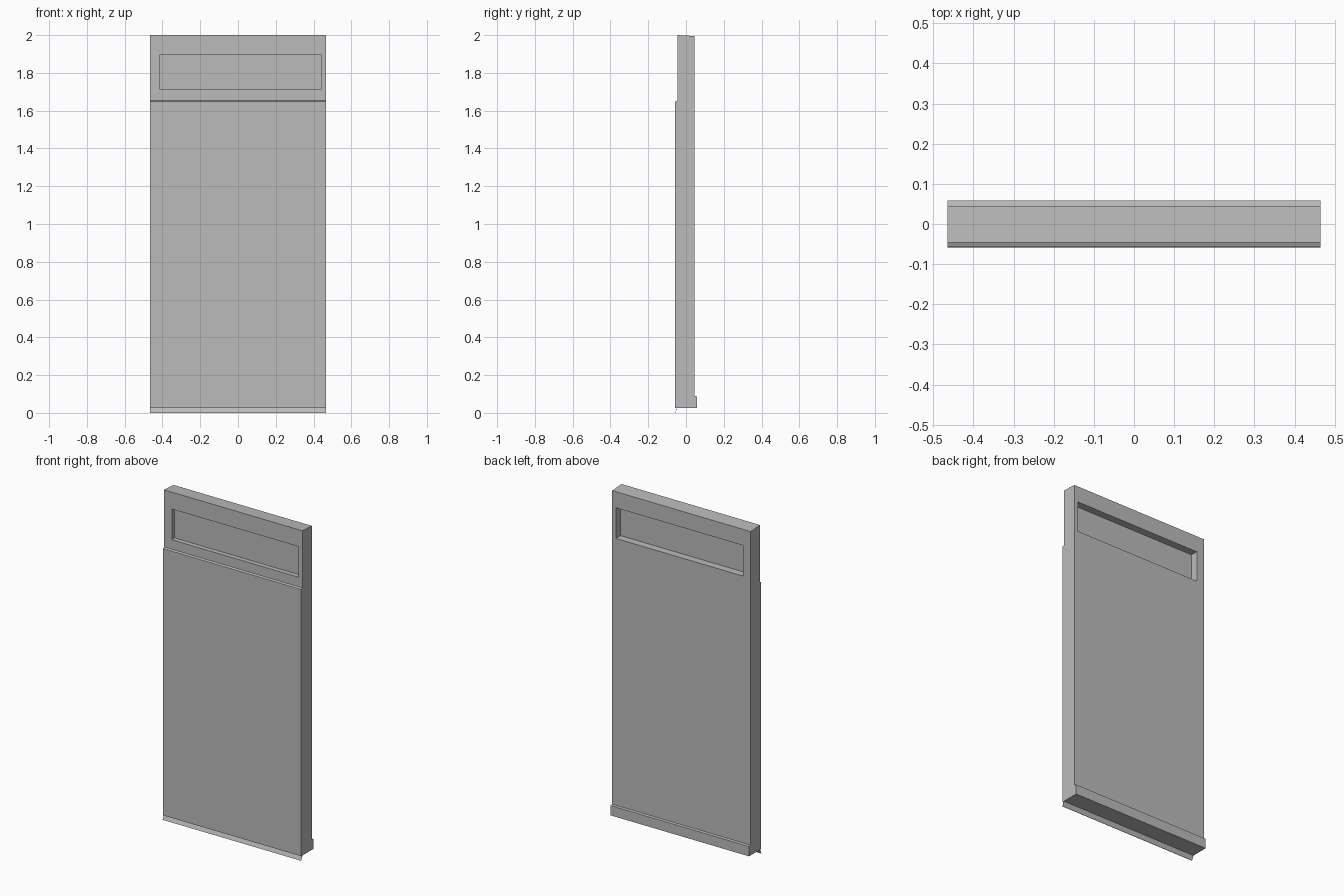
import bpy
import bmesh

if "Cube" in bpy.data.objects:
    bpy.data.objects.remove(bpy.data.objects["Cube"], do_unlink=True)

HALF_WIDTH = 0.465

grey = bpy.data.materials.new("plain grey")
grey.use_nodes = True
GREY = (0.5, 0.5, 0.5, 1)
grey.diffuse_color = GREY
grey.node_tree.nodes["Principled BSDF"].inputs["Base Color"].default_value = GREY


def extrude_profile(name, profile, x0=-HALF_WIDTH, x1=HALF_WIDTH):
    """Sweep a closed (y, z) profile along x into a solid."""
    bm = bmesh.new()
    face = bm.faces.new([bm.verts.new((x0, y, z)) for y, z in profile])
    swept = bmesh.ops.extrude_face_region(bm, geom=[face])["geom"]
    verts = [v for v in swept if isinstance(v, bmesh.types.BMVert)]
    bmesh.ops.translate(bm, verts=verts, vec=(x1 - x0, 0, 0))
    bmesh.ops.recalc_face_normals(bm, faces=bm.faces)
    mesh = bpy.data.meshes.new(name)
    bm.to_mesh(mesh)
    bm.free()
    mesh.materials.append(grey)
    obj = bpy.data.objects.new(name, mesh)
    bpy.context.collection.objects.link(obj)
    return obj


def cut_recess(panel, y0, y1):
    """Sink the window opening into the panel between two depths."""
    z0, z1 = 1.711, 1.897
    cutter = extrude_profile("window_cutter", [(y0, z0), (y1, z0), (y1, z1), (y0, z1)],
                             -0.413, 0.439)
    cutter.hide_render = True
    cut = panel.modifiers.new("window recess", "BOOLEAN")
    cut.operation = "DIFFERENCE"
    cut.solver = "EXACT"
    cut.object = cutter
    bpy.context.view_layer.objects.active = panel
    bpy.ops.object.modifier_apply(modifier=cut.name)
    bpy.data.objects.remove(cutter, do_unlink=True)


# Door slab: thicker lower front, foot rail on the back
panel = extrude_profile("door_panel", [
    (-0.057, 0.027), (0.059, 0.027), (0.059, 0.087), (0.045, 0.09),
    (0.045, 1.995), (-0.046, 2.0), (-0.046, 1.653), (-0.057, 1.648)])

# Window recesses on both sides leave a thin pane
cut_recess(panel, -0.1, -0.018)
cut_recess(panel, 0.0, 0.1)

# Thin sweep strip sloping outward under the front edge
extrude_profile("bottom_sweep", [
    (-0.047, 0.028), (-0.059, 0.0), (-0.057, 0.0), (-0.045, 0.028)])
